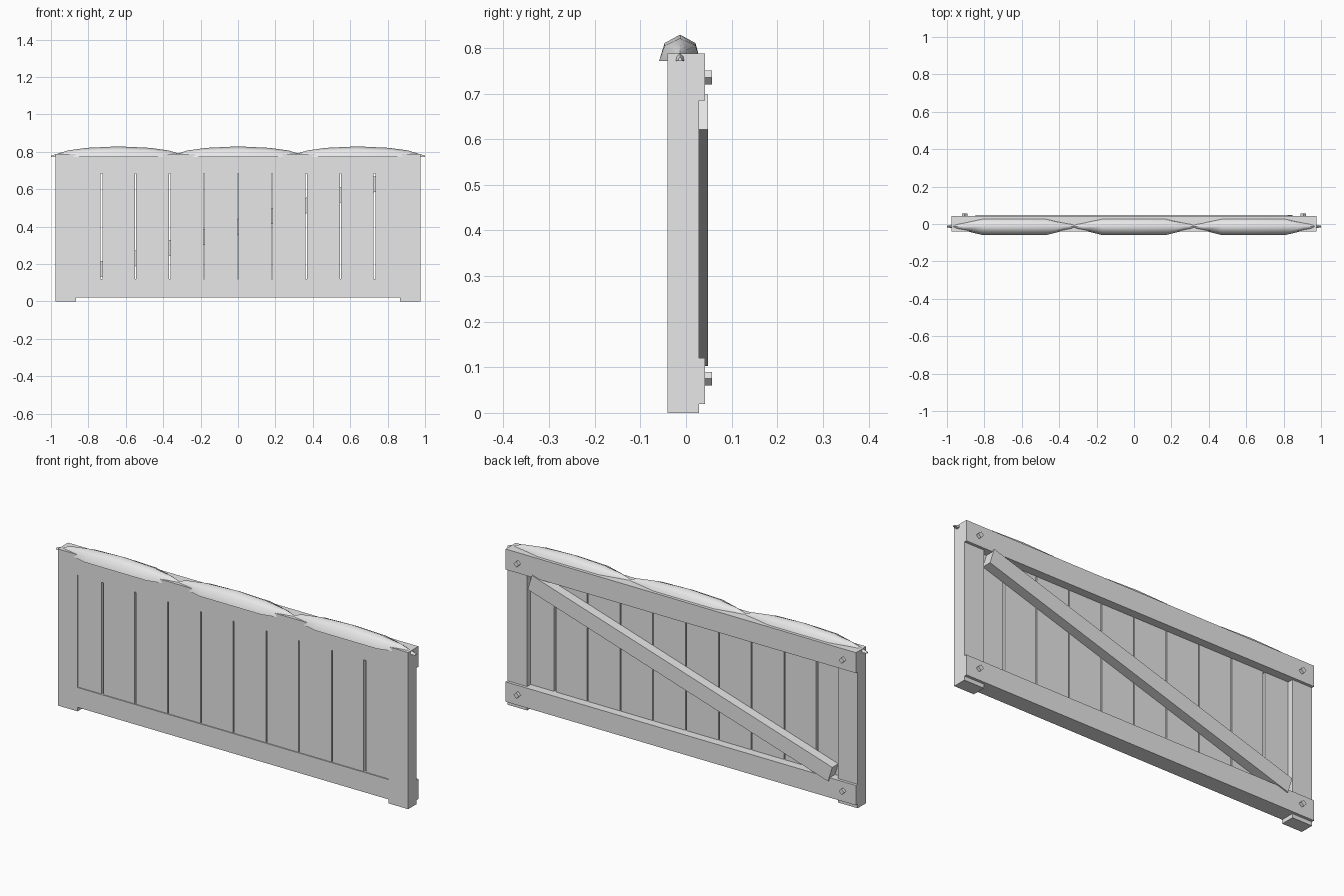
import bpy
import bmesh
import math

cube = bpy.data.objects.get("Cube")
if cube:
    bpy.data.objects.remove(cube, do_unlink=True)

grey = bpy.data.materials.new("light_grey")
grey.use_nodes = True
grey.diffuse_color = (0.8, 0.8, 0.8, 1)
grey.node_tree.nodes["Principled BSDF"].inputs["Base Color"].default_value = (0.8, 0.8, 0.8, 1)


def finish(name, bm):
    bmesh.ops.recalc_face_normals(bm, faces=bm.faces)
    mesh = bpy.data.meshes.new(name)
    bm.to_mesh(mesh)
    bm.free()
    mesh.materials.append(grey)
    obj = bpy.data.objects.new(name, mesh)
    bpy.context.collection.objects.link(obj)
    return obj


def box(name, x, y, z):
    """Box from (low, high) ranges, with its origin at its centre."""
    bm = bmesh.new()
    bmesh.ops.create_cube(bm, size=1)
    bmesh.ops.scale(bm, vec=[r[1] - r[0] for r in (x, y, z)], verts=bm.verts)
    obj = finish(name, bm)
    obj.location = [(r[0] + r[1]) / 2 for r in (x, y, z)]
    return obj


WIDTH, INNER = 0.975, 0.865
FRONT, BACK, LAP = -0.04, 0.028, 0.042
LOW, HIGH = (0.02, 0.12), (0.685, 0.788)

# Posts, running down to short feet
for side, sign in (("right", -1), ("left", 1)):
    box(side + "_post", sorted((sign * INNER, sign * WIDTH)), (FRONT, BACK), (0, HIGH[1]))

# Rails between the posts, with wider boards lapped over the back
for level, z in (("lower", LOW), ("upper", HIGH)):
    box(level + "_rail", (-INNER, INNER), (FRONT, BACK), z)
    box(level + "_lap_board", (-WIDTH, WIDTH), (BACK, LAP), z)

# Upright planks with narrow gaps; the two outer gaps are wider
gaps = [(0.1825 * i, 0.006 if abs(i) == 4 else 0.003) for i in range(-4, 5)]
starts = [-INNER] + [x + half for x, half in gaps]
ends = [x - half for x, half in gaps] + [INNER]
for i, span in enumerate(zip(starts, ends)):
    box(f"plank_{i + 1}", span, (-0.035, 0), (LOW[1], HIGH[0]))

# Diagonal brace across the back
brace = box("diagonal_brace", (-0.875, 0.875), (0, 0.048), (0.36, 0.44))
brace.rotation_euler.y = -math.atan(0.31)

# Bolt heads at the corners of the back
for x in (-0.905, 0.905):
    for z in (0.075, 0.735):
        bm = bmesh.new()
        bmesh.ops.create_cone(bm, cap_ends=True, segments=4, radius1=0.015,
                              radius2=0.015, depth=0.02)
        bolt = finish("bolt_head", bm)
        bolt.location = (x, 0.047, z)
        bolt.rotation_euler.x = math.pi / 2

# Rounded mounds lying along the top, tapering to both tips
BASE, RIDGE_Y = 0.771, -0.013
section = [(-0.046, 0), (-0.034, 0.68), (0, 1), (0.034, 0.68), (0.044, 0)]
half = [(0.36, 0.1, 0.008), (0.27, 0.47, 0.036), (0.17, 1, 0.05)]
stations = [(-x, w, h) for x, w, h in half] + [(0, 1, 0.058)] + half[::-1]
for name, centre in (("right", -0.64), ("middle", 0), ("left", 0.64)):
    bm = bmesh.new()
    rings = [[bm.verts.new((centre + x, RIDGE_Y + y * w, BASE + z * h)) for y, z in section]
             for x, w, h in stations]
    for a, b in zip(rings, rings[1:]):
        for j in range(len(section)):
            k = (j + 1) % len(section)
            bm.faces.new((a[j], a[k], b[k], b[j]))
    bm.faces.new(rings[0])
    bm.faces.new(rings[-1])
    mound = finish(name + "_top_mound", bm)
    bpy.ops.object.select_all(action="DESELECT")
    mound.select_set(True)
    bpy.context.view_layer.objects.active = mound
    bpy.ops.object.shade_smooth_by_angle(angle=math.radians(60))
